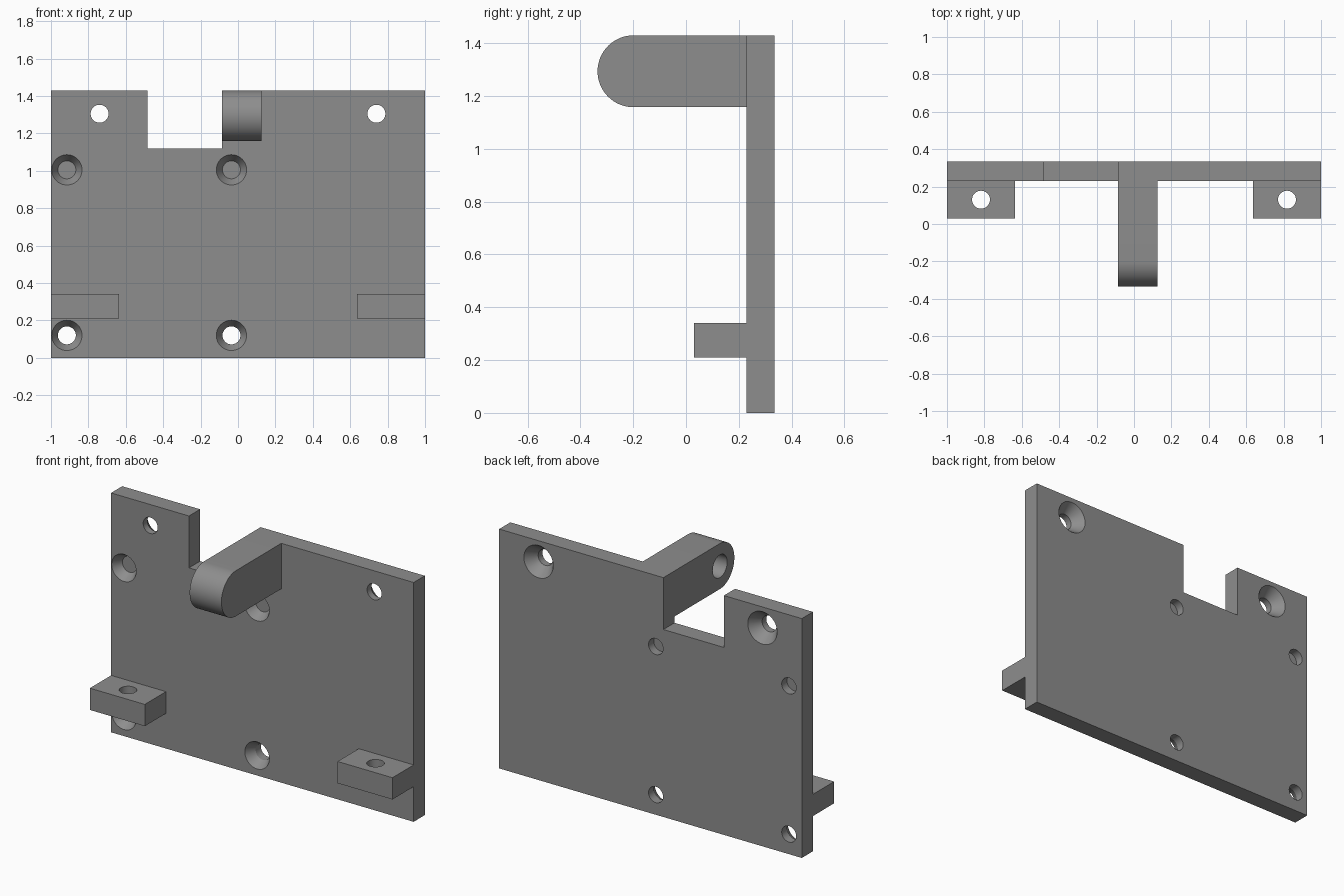
import bpy, bmesh, math
from mathutils import Matrix, Vector

if "Cube" in bpy.data.objects:
    bpy.data.objects.remove(bpy.data.objects["Cube"])

grey = bpy.data.materials.new("plain grey")
grey.diffuse_color = (0.27, 0.27, 0.27, 1)
grey.use_nodes = True
grey.node_tree.nodes["Principled BSDF"].inputs["Base Color"].default_value = grey.diffuse_color

FRONT, BACK = 0.23, 0.335   # plate faces in y
HOLE = 0.048                # screw hole radius


def prism(name, points, offset):
    """Closed solid: a 3D outline extruded along offset."""
    bm = bmesh.new()
    face = bm.faces.new([bm.verts.new(p) for p in points])
    new = bmesh.ops.extrude_face_region(bm, geom=[face])["geom"]
    bmesh.ops.translate(bm, vec=Vector(offset),
                        verts=[v for v in new if isinstance(v, bmesh.types.BMVert)])
    bmesh.ops.recalc_face_normals(bm, faces=bm.faces)
    return finish(name, bm)


def finish(name, bm):
    mesh = bpy.data.meshes.new(name)
    bm.to_mesh(mesh)
    bm.free()
    mesh.materials.append(grey)
    obj = bpy.data.objects.new(name, mesh)
    bpy.context.collection.objects.link(obj)
    return obj


def drill(obj, start, end, r1, r2):
    """Cut a round or tapered hole running from start to end."""
    a, b = Vector(start), Vector(end)
    bm = bmesh.new()
    turn = (b - a).to_track_quat('Z', 'Y').to_matrix().to_4x4()
    bmesh.ops.create_cone(bm, cap_ends=True, segments=48, radius1=r1, radius2=r2,
                          depth=(b - a).length,
                          matrix=Matrix.Translation((a + b) / 2) @ turn)
    cutter = finish("cutter", bm)
    cutter.hide_render = True
    mod = obj.modifiers.new("hole", 'BOOLEAN')
    mod.operation, mod.solver, mod.object = 'DIFFERENCE', 'EXACT', cutter
    bpy.context.view_layer.objects.active = obj
    bpy.ops.object.modifier_apply(modifier=mod.name)
    bpy.data.objects.remove(cutter)


def smooth(obj):
    bpy.ops.object.select_all(action='DESELECT')
    obj.select_set(True)
    bpy.context.view_layer.objects.active = obj
    bpy.ops.object.shade_smooth_by_angle(angle=math.radians(30))


def countersunk(obj, x, z, face, inward, radius, depth):
    """Through hole with a conical seat on the given plate face."""
    drill(obj, (x, FRONT - 0.05, z), (x, BACK + 0.05, z), HOLE, HOLE)
    # extend the cone slightly past the face so the cut is clean
    extra = 0.01
    slope = (radius - HOLE) / depth
    drill(obj, (x, face - inward * extra, z), (x, face + inward * depth, z),
          radius + slope * extra, HOLE)


# Plate with a notch in its top edge
outline = [(-1, 0), (1, 0), (1, 1.43), (-0.085, 1.43), (-0.085, 1.12),
           (-0.485, 1.12), (-0.485, 1.43), (-1, 1.43)]
plate = prism("back_plate", [(x, FRONT, z) for x, z in outline], (0, BACK - FRONT, 0))
for x in (-0.915, -0.035):
    for z in (0.12, 1.005):
        countersunk(plate, x, z, FRONT, 1, 0.081, 0.055)
for x in (-0.74, 0.74):
    countersunk(plate, x, 1.305, BACK, -1, 0.097, 0.065)
smooth(plate)

# Arm with a rounded tip and a blind hole in its left side
r, cy, cz = 0.136, -0.199, 1.294
arc = [math.radians(90 + 180 * i / 32) for i in range(33)]
side = [(cy + r * math.cos(a), cz + r * math.sin(a)) for a in arc]
side += [(FRONT, cz - r), (FRONT, cz + r)]
arm = prism("rounded_arm", [(-0.085, y, z) for y, z in side], (0.21, 0, 0))
drill(arm, (-0.15, cy, cz), (0.07, cy, cz), 0.068, 0.068)
smooth(arm)

# Two mounting tabs, each with an upright hole
for name, s in (("left_tab", -1), ("right_tab", 1)):
    corners = [(s, 0.03), (s * 0.637, 0.03), (s * 0.637, FRONT), (s, FRONT)]
    tab = prism(name, [(x, y, 0.21) for x, y in corners], (0, 0, 0.13))
    drill(tab, (s * 0.818, 0.13, 0.1), (s * 0.818, 0.13, 0.45), HOLE, HOLE)
    smooth(tab)
